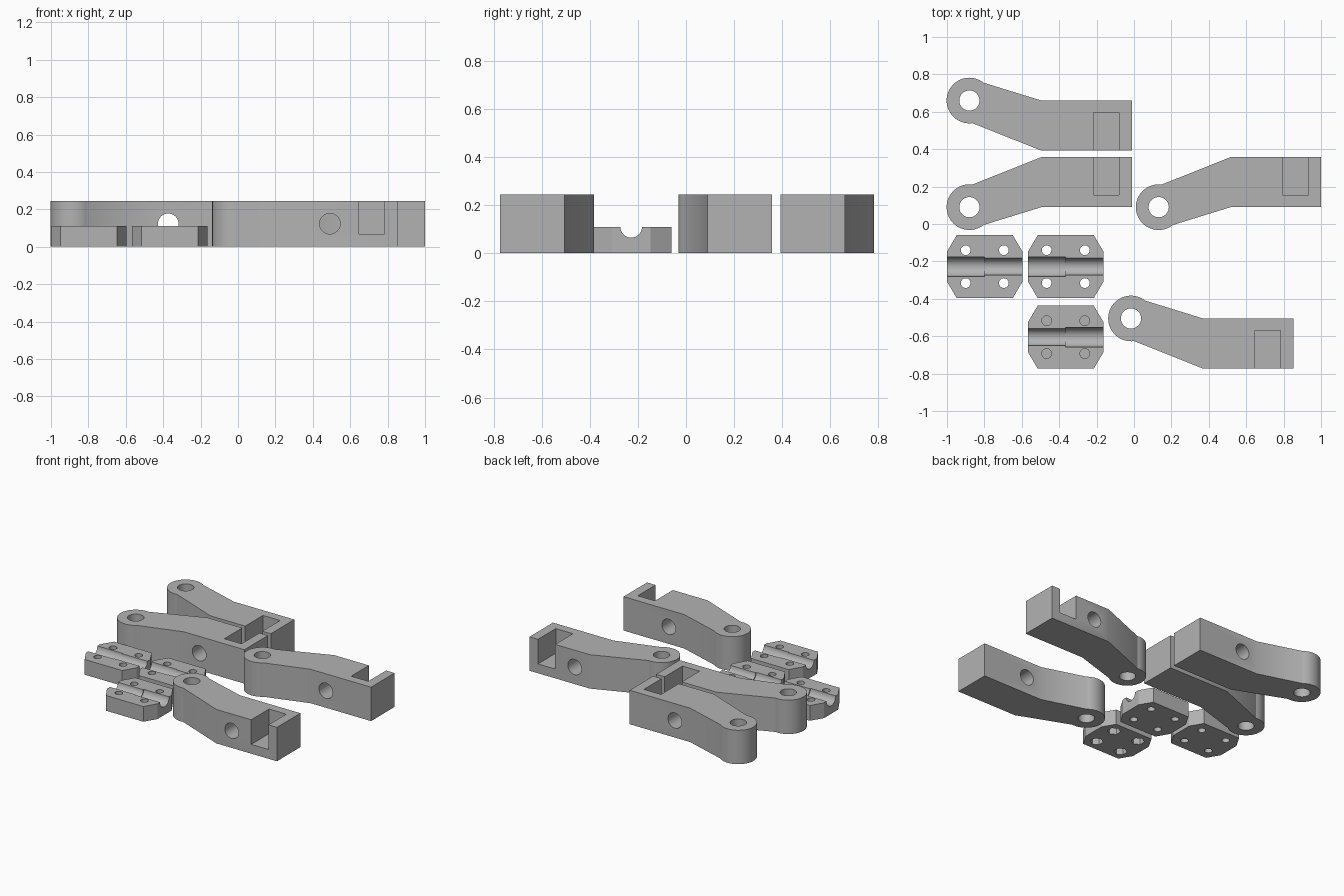
import bpy, bmesh
from math import pi, cos, sin, atan2, radians
from mathutils import Matrix, Vector

cube = bpy.data.objects.get("Cube")
if cube:
    bpy.data.objects.remove(cube, do_unlink=True)

grey = bpy.data.materials.new("plain_grey")
grey.use_nodes = True
grey.diffuse_color = (0.45, 0.45, 0.45, 1)
grey.node_tree.nodes["Principled BSDF"].inputs["Base Color"].default_value = grey.diffuse_color

ARM_H, PLATE_H, EPS = 0.245, 0.11, 0.02


def add_object(name, bm):
    bmesh.ops.recalc_face_normals(bm, faces=bm.faces)
    mesh = bpy.data.meshes.new(name)
    bm.to_mesh(mesh)
    bm.free()
    mesh.materials.append(grey)
    obj = bpy.data.objects.new(name, mesh)
    bpy.context.collection.objects.link(obj)
    return obj


def prism(name, outline, height):
    bm = bmesh.new()
    face = bm.faces.new([bm.verts.new((x, y, 0)) for x, y in outline])
    top = bmesh.ops.extrude_face_region(bm, geom=[face])["geom"]
    verts = [v for v in top if isinstance(v, bmesh.types.BMVert)]
    bmesh.ops.translate(bm, verts=verts, vec=(0, 0, height))
    return add_object(name, bm)


def rod(start, end, radius, sides=40):
    start, end = Vector(start), Vector(end)
    turn = (end - start).to_track_quat('Z', 'Y').to_matrix().to_4x4()
    bm = bmesh.new()
    bmesh.ops.create_cone(bm, cap_ends=True, segments=sides, radius1=radius, radius2=radius,
                          depth=(end - start).length,
                          matrix=Matrix.Translation((start + end) / 2) @ turn)
    return add_object("cutter", bm)


def block(low, high):
    low, high = Vector(low), Vector(high)
    bm = bmesh.new()
    bmesh.ops.create_cube(bm, size=1, matrix=Matrix.Translation((low + high) / 2)
                          @ Matrix.Diagonal((*(high - low), 1)))
    return add_object("cutter", bm)


def cut(obj, cutters):
    bpy.context.view_layer.objects.active = obj
    for cutter in cutters:
        cutter.hide_render = True
        mod = obj.modifiers.new("cut", 'BOOLEAN')
        mod.operation, mod.solver, mod.object = 'DIFFERENCE', 'EXACT', cutter
        bpy.ops.object.modifier_apply(modifier=mod.name)
        bpy.data.objects.remove(cutter, do_unlink=True)


def finish(obj, x, y):
    obj.location = (x, y, 0)
    bpy.ops.object.select_all(action='DESELECT')
    obj.select_set(True)
    bpy.context.view_layer.objects.active = obj
    bpy.ops.object.shade_smooth_by_angle(angle=radians(25))


def arm(name, x, y, side):
    """Bent lever: round pivot end at the origin, offset towards side * y."""
    first, last = atan2(0.096, 0.077), 2 * pi + atan2(-0.12, 0.016)
    steps = 40
    angles = [first + (last - first) * i / steps for i in range(steps + 1)]
    outline = [(0.122 * cos(a), 0.122 * sin(a)) for a in angles]
    outline += [(0.385, -0.268), (0.868, -0.268), (0.868, 0), (0.385, 0)]
    obj = prism(name, [(px, -side * py) for px, py in outline], ARM_H)
    ys = sorted((side * 0.065, side * 0.3))
    cut(obj, [
        rod((0, 0, -EPS), (0, 0, ARM_H + EPS), 0.054),               # pivot hole
        rod((0.507, -0.4, 0.123), (0.507, 0.4, 0.123), 0.055),       # cross hole
        block((0.663, ys[0], 0.067), (0.8, ys[1], ARM_H + EPS)),     # open pocket
    ])
    finish(obj, x, y)


def plate(name, x, y, wide_side, nut_traps=False):
    """Clamp half: clipped corners, stepped groove along x and four bolt holes."""
    quarter = [(0.202, 0.08), (0.15, 0.168)]
    right = quarter + [(-px, py) for px, py in reversed(quarter)]
    obj = prism(name, right + [(-px, -py) for px, py in right], PLATE_H)
    cutters = [
        rod((-0.3, 0, PLATE_H), (0.3, 0, PLATE_H), 0.045),
        rod((0, 0, PLATE_H), (wide_side * 0.3, 0, PLATE_H), 0.052),
    ]
    for px in (-0.102, 0.102):
        for py in (-0.088, 0.088):
            floor = 0.055 if nut_traps else -EPS
            cutters.append(rod((px, py, floor), (px, py, PLATE_H + EPS), 0.026, 28))
            if nut_traps:  # hexagonal recess under a thin web
                cutters.append(rod((px, py, -EPS), (px, py, 0.047), 0.044, 6))
    cut(obj, cutters)
    finish(obj, x, y)


arm("arm_back", -0.88, 0.66, -1)
arm("arm_middle", -0.88, 0.09, 1)
arm("arm_left", 0.132, 0.09, 1)
arm("arm_front", -0.016, -0.505, -1)

plate("clamp_plate_right", -0.798, -0.228, -1)
plate("clamp_plate_centre", -0.365, -0.228, -1)
plate("clamp_plate_nut_side", -0.365, -0.605, 1, nut_traps=True)
